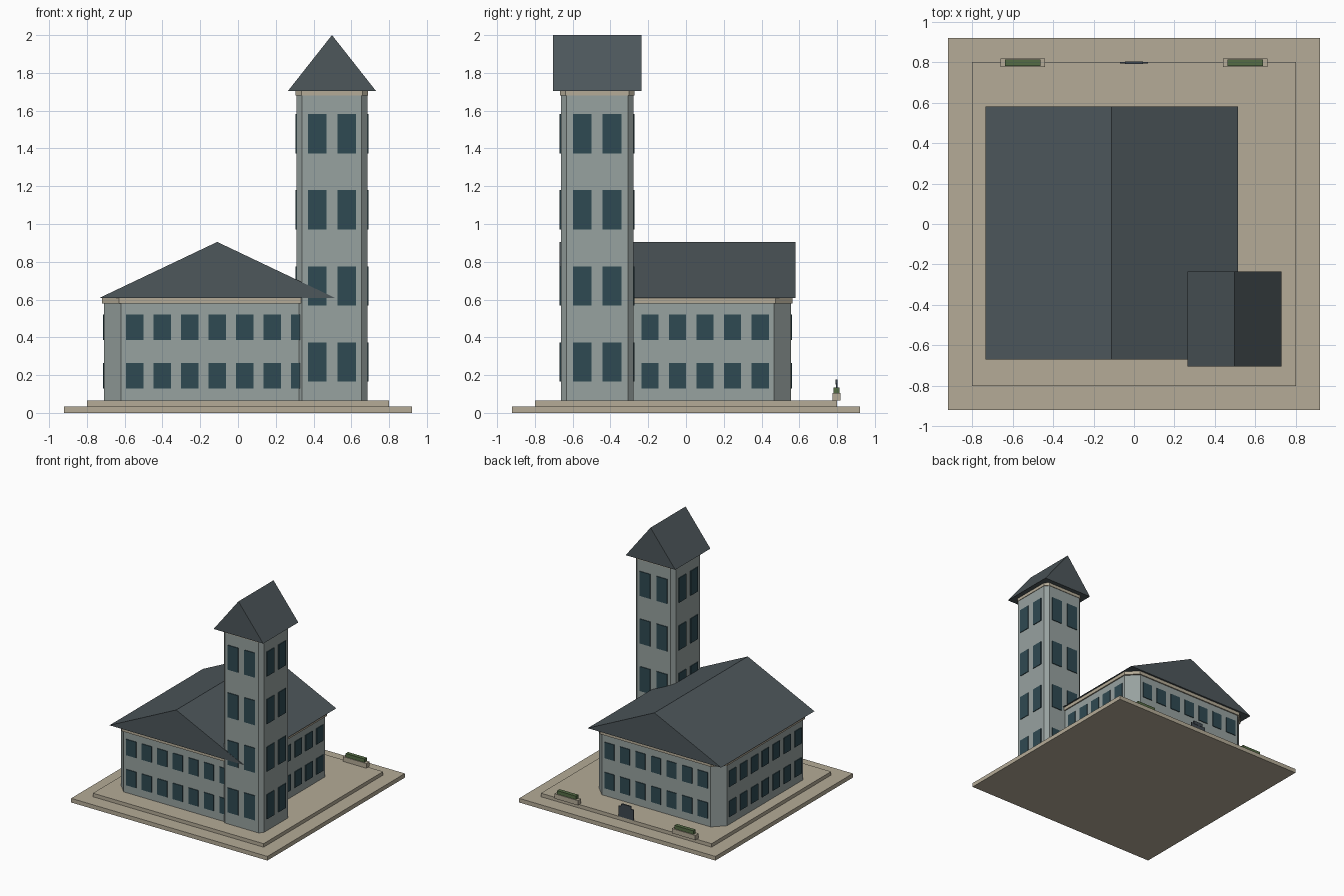
import bpy, bmesh

if "Cube" in bpy.data.objects:
    bpy.data.objects.remove(bpy.data.objects["Cube"])


def material(name, rgb):
    m = bpy.data.materials.new(name)
    m.diffuse_color = (*rgb, 1)
    m.use_nodes = True
    m.node_tree.nodes["Principled BSDF"].inputs["Base Color"].default_value = m.diffuse_color
    return m


STONE = material("stone", (0.46, 0.41, 0.31))
WALL = material("wall", (0.31, 0.36, 0.35))
ROOF = material("slate", (0.075, 0.095, 0.105))
GLASS = material("glass", (0.028, 0.068, 0.085))
GREEN = material("hedge", (0.09, 0.15, 0.06))
SIGN = material("sign", (0.05, 0.065, 0.08))


def finish(name, bm, mat):
    bmesh.ops.recalc_face_normals(bm, faces=bm.faces)
    me = bpy.data.meshes.new(name)
    bm.to_mesh(me)
    bm.free()
    me.materials.append(mat)
    ob = bpy.data.objects.new(name, me)
    bpy.context.collection.objects.link(ob)
    return ob


def add_prism(bm, points, vec):
    """Extrude a closed planar outline along vec."""
    face = bm.faces.new([bm.verts.new(p) for p in points])
    top = bmesh.ops.extrude_face_region(bm, geom=[face], use_keep_orig=True)["geom"]
    bmesh.ops.translate(bm, vec=vec, verts=[v for v in top if isinstance(v, bmesh.types.BMVert)])


def add_box(bm, cx, cy, hx, hy, z0, z1):
    add_prism(bm, [(cx - hx, cy - hy, z0), (cx + hx, cy - hy, z0),
                   (cx + hx, cy + hy, z0), (cx - hx, cy + hy, z0)], (0, 0, z1 - z0))


def box(name, mat, *dims):
    bm = bmesh.new()
    add_box(bm, *dims)
    return finish(name, bm, mat)


def chamfered_block(name, mat, cx, cy, hx, hy, c, z0, z1):
    pts = []
    for sx, sy in ((1, 1), (-1, 1), (-1, -1), (1, -1)):
        pair = [(cx + sx * hx, cy + sy * (hy - c), z0), (cx + sx * (hx - c), cy + sy * hy, z0)]
        pts += pair if sx * sy > 0 else pair[::-1]
    bm = bmesh.new()
    add_prism(bm, pts, (0, 0, z1 - z0))
    return finish(name, bm, mat)


def gable_roof(name, cx, cy, hx, hy, z0, z1):
    bm = bmesh.new()
    add_prism(bm, [(cx - hx, cy - hy, z0), (cx + hx, cy - hy, z0), (cx, cy - hy, z1)], (0, 2 * hy, 0))
    return finish(name, bm, ROOF)


def windows(name, cx, cy, hx, hy, count, step, width, rows):
    """Thin glass panes on all four walls."""
    bm = bmesh.new()
    for z0, z1 in rows:
        for i in range(count):
            o = (i - (count - 1) / 2) * step
            for s in (-1, 1):
                add_box(bm, cx + o, cy + s * hy, width / 2, 0.006, z0, z1)
                add_box(bm, cx + s * hx, cy + o, 0.006, width / 2, z0, z1)
    return finish(name, bm, GLASS)


# stepped base
box("lower_base", STONE, 0, 0, 0.92, 0.92, 0, 0.035)
box("upper_base", STONE, 0, 0, 0.80, 0.80, 0.035, 0.065)

# main hall
MX, MY = -0.11, -0.045
chamfered_block("hall_walls", WALL, MX, MY, 0.60, 0.60, 0.09, 0.065, 0.58)
chamfered_block("hall_cornice", STONE, MX, MY, 0.61, 0.61, 0.09, 0.58, 0.61)
gable_roof("hall_roof", MX, MY, 0.625, 0.625, 0.608, 0.905)
windows("hall_windows", MX, MY, 0.60, 0.60, 7, 0.1457, 0.092,
        [(0.13, 0.265), (0.385, 0.52)])

# corner tower
TX, TY = 0.4975, -0.47
chamfered_block("tower_walls", WALL, TX, TY, 0.1875, 0.1925, 0.03, 0.065, 1.68)
chamfered_block("tower_cornice", STONE, TX, TY, 0.192, 0.197, 0.03, 1.68, 1.705)
gable_roof("tower_roof", TX, TY, 0.2325, 0.235, 1.705, 2.0)
windows("tower_windows", TX, TY, 0.1875, 0.1925, 2, 0.157, 0.099,
        [(0.165 + 0.403 * i, 0.373 + 0.403 * i) for i in range(4)])

# planters along the back edge
for side, s in (("left", -1), ("right", 1)):
    box(side + "_planter", STONE, s * 0.55, 0.797, 0.11, 0.022, 0.065, 0.105)
    box(side + "_hedge", GREEN, s * 0.55, 0.797, 0.088, 0.016, 0.10, 0.135)

# small entrance board between the planters
box("board", SIGN, 0, 0.797, 0.07, 0.004, 0.065, 0.155)
box("board_cap", SIGN, 0, 0.797, 0.045, 0.006, 0.15, 0.178)
